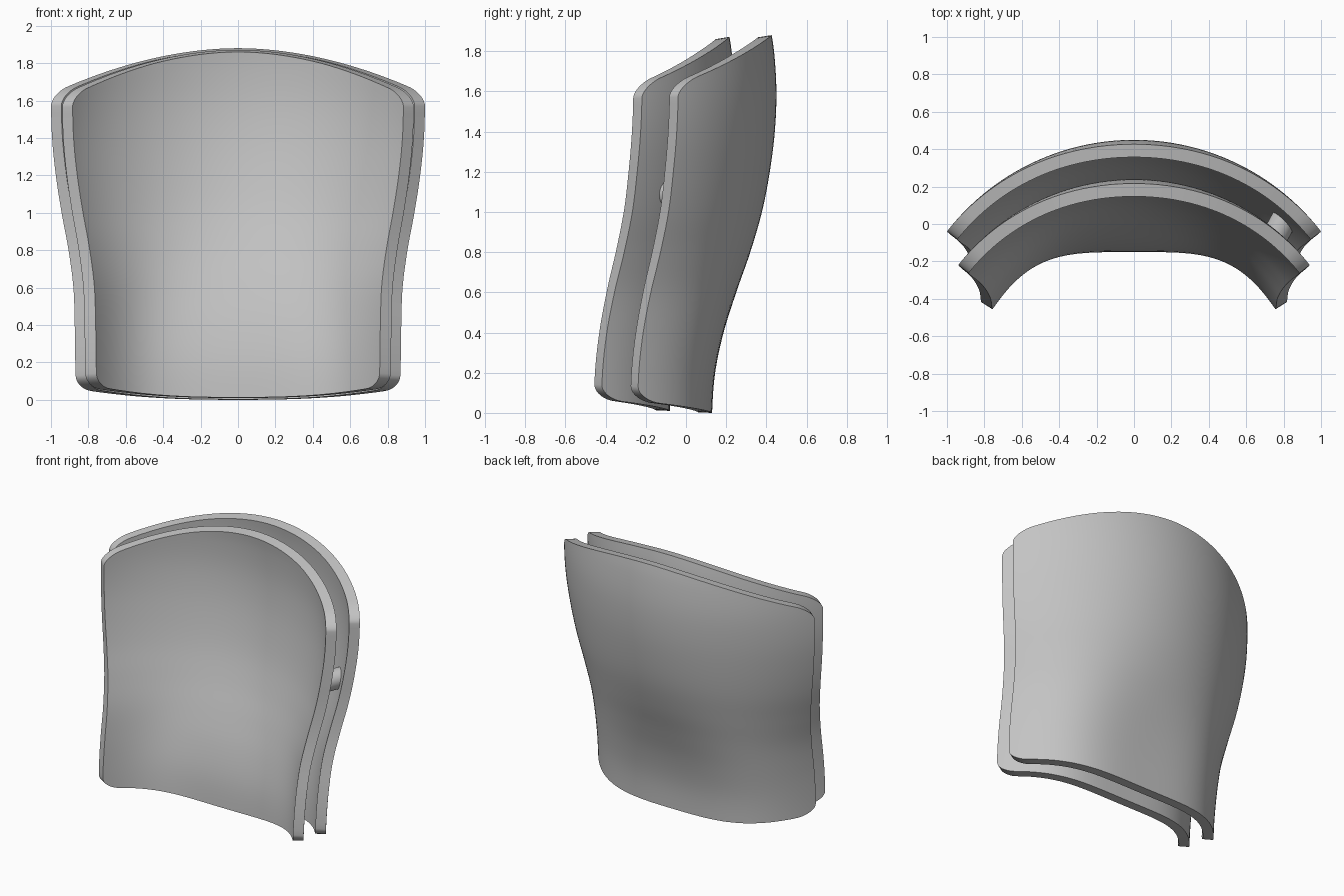
import bpy, bmesh, math
from mathutils import Vector

cube = bpy.data.objects.get("Cube")
if cube:
    bpy.data.objects.remove(cube, do_unlink=True)

# Single grey material
grey = bpy.data.materials.new("mid_grey")
grey.use_nodes = True
grey.diffuse_color = (0.55, 0.55, 0.55, 1)
grey.node_tree.nodes["Principled BSDF"].inputs["Base Color"].default_value = (0.55, 0.55, 0.55, 1)

# Shell section parameters, one value per STEP of height
STEP = 0.2
CENTRE = [.13, .145, .187, .25, .32, .378, .417, .442, .45, .438, .41]  # y on the midline
WIDTH = [.865, .87, .873, .88, .906, .943, .974, .994, 1, 1, 1]         # half width
DEPTH = [.37, .38, .40, .425, .447, .465, .48, .488, .49, .49, .49]     # wrap to the front
FLAT = [1, 1, .9, .65, .35, .15, .05, 0, 0, 0, 0]                       # flat-backed share
RADIUS = 1.265                                                          # arc radius per half width
THICK = 0.07


def sample(table, z):
    """Smooth interpolation through evenly spaced values."""
    f = max(0, min(z / STEP, len(table) - 1.001))
    i = int(f)
    t = f - i
    a, b, c, d = (table[max(0, min(k, len(table) - 1))] for k in range(i - 1, i + 3))
    return b + t / 2 * (c - a + t * (2 * a - 5 * b + 4 * c - d + t * (3 * (b - c) + d - a)))


def arc(u):
    return RADIUS - math.sqrt(RADIUS ** 2 - u * u)


def surface(u, z, front):
    """Point on a shell's outer face; u runs from -1 to 1 across it."""
    wide = sample(WIDTH, z) * (0.94 if front else 1)
    depth = sample(DEPTH, z) - (0.03 if front else 0)
    flat = sample(FLAT, z)
    y = sample(CENTRE, z) - (0.21 if front else 0)
    y -= depth * (flat * abs(u) ** 3.7 + (1 - flat) * arc(u) / arc(1))
    return Vector((u * wide, y, 0.01 + 0.99 * z if front else z))


def finish(obj):
    obj.data.materials.append(grey)
    bpy.ops.object.select_all(action='DESELECT')
    obj.select_set(True)
    bpy.context.view_layer.objects.active = obj
    for mod in list(obj.modifiers):
        bpy.ops.object.modifier_apply(modifier=mod.name)
    bpy.ops.object.shade_smooth_by_angle(angle=math.radians(35))


def add_object(name, bm):
    mesh = bpy.data.meshes.new(name)
    bm.to_mesh(mesh)
    bm.free()
    obj = bpy.data.objects.new(name, mesh)
    bpy.context.collection.objects.link(obj)
    return obj


def shell(name, front, cols=64, rows=44):
    bm = bmesh.new()
    grid = []
    for i in range(cols + 1):
        u = math.sin((i / cols - 0.5) * math.pi)
        # Arched top, bowed bottom and rounded corners
        k = max(0, (abs(u) - 0.91) / 0.09)
        corner = 1 - math.sqrt(max(0, 1 - k * k))
        top = 1.88 - 0.245 * abs(u) ** 1.9 - 0.065 * corner
        low = 0.06 * abs(u) ** 2.5 + 0.07 * corner
        grid.append([bm.verts.new(surface(u, low + (top - low) * j / rows, front))
                     for j in range(rows + 1)])
    for a, b in zip(grid, grid[1:]):
        for j in range(rows):
            bm.faces.new((a[j], a[j + 1], b[j + 1], b[j]))
    obj = add_object(name, bm)
    mod = obj.modifiers.new("thickness", 'SOLIDIFY')
    mod.thickness = THICK
    mod.offset = -1
    finish(obj)


shell("rear_shell", False)
shell("front_shell", True)

# Round spacer peg bridging the shells on the left side
start = surface(0.825, 1.1, True)
end = surface(0.865, 1.11, False)
axis = end - start
end -= axis.normalized() * 0.04
start -= axis.normalized() * 0.03
bm = bmesh.new()
bmesh.ops.create_cone(bm, cap_ends=True, segments=32, radius1=0.07, radius2=0.07,
                      depth=(end - start).length)
peg = add_object("spacer_peg", bm)
peg.location = (start + end) / 2
peg.rotation_euler = axis.to_track_quat('Z', 'Y').to_euler()
finish(peg)
